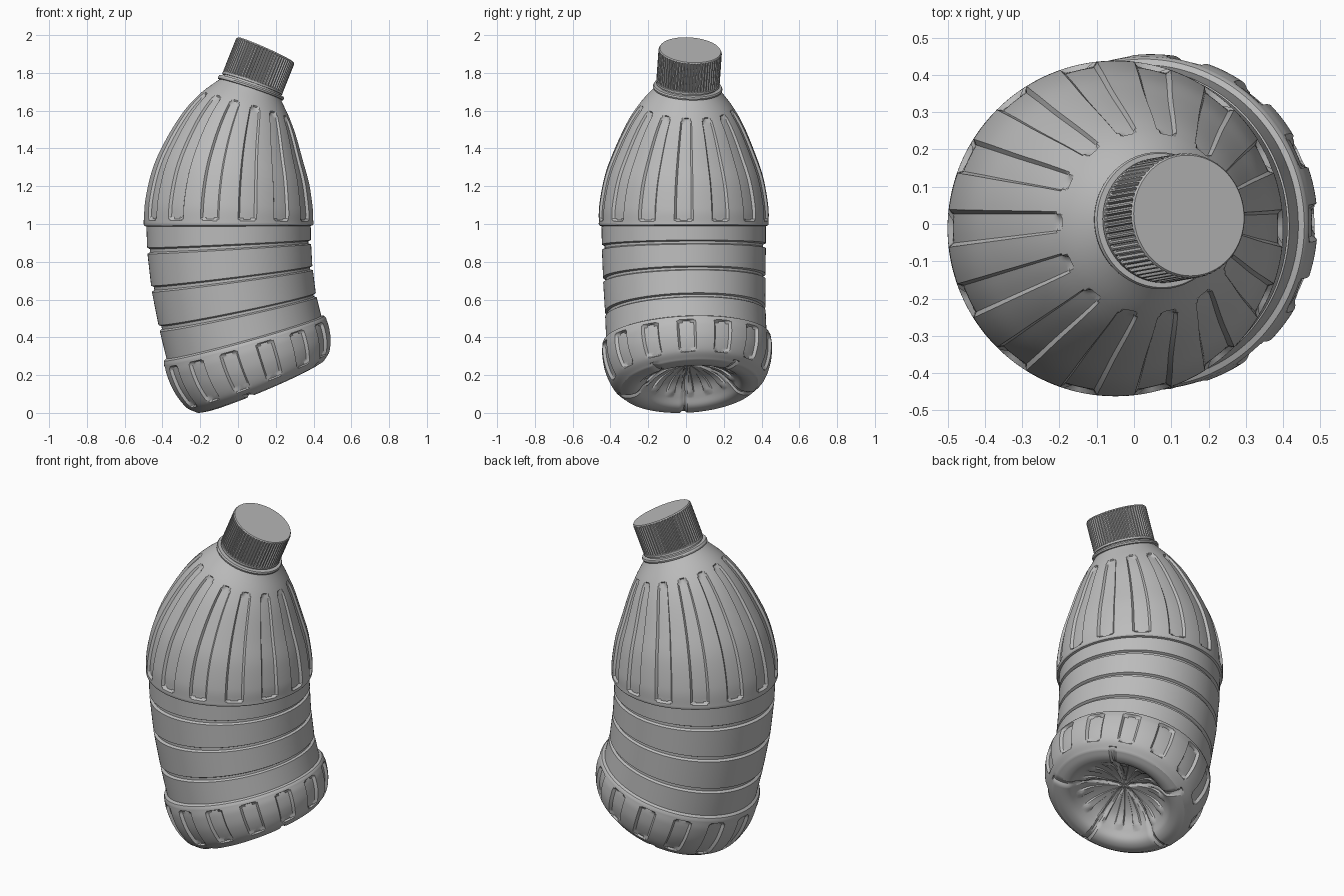
import bpy, bmesh, math
from mathutils import Vector

if "Cube" in bpy.data.objects:
    bpy.data.objects.remove(bpy.data.objects["Cube"])

BEND_R = 2.22                       # radius of the bent centre line
BEND_DIR = math.radians(10)         # heading of the bend
MIDDLE = Vector((-0.05, -0.012, 1.0))
FLUTES = 14

grey = bpy.data.materials.new("plain grey")
grey.use_nodes = True
GREY = (0.5, 0.5, 0.5, 1)
grey.diffuse_color = GREY
grey.node_tree.nodes["Principled BSDF"].inputs["Base Color"].default_value = GREY


def clamp(v):
    return max(0.0, min(1.0, v))


def bend(r, angle, s):
    """Place a point of the straight bottle on the bent one."""
    a = angle - BEND_DIR
    u, v, t = r * math.cos(a), r * math.sin(a), s / BEND_R
    u, z = BEND_R - (BEND_R - u) * math.cos(t), (BEND_R - u) * math.sin(t)
    c, d = math.cos(BEND_DIR), math.sin(BEND_DIR)
    return MIDDLE + Vector((u * c - v * d, u * d + v * c, z))


def smooth_curve(points, steps):
    """Catmull-Rom curve through profile points."""
    p = [Vector(q) for q in points]
    p = [2 * p[0] - p[1]] + p + [2 * p[-1] - p[-2]]
    out = []
    for a, b, c, d in zip(p, p[1:], p[2:], p[3:]):
        for i in range(steps):
            t = i / steps
            out.append(0.5 * (2 * b + (c - a) * t + (2 * a - 5 * b + 4 * c - d) * t**2
                              + (3 * b - a - 3 * c + d) * t**3))
    return [tuple(q) for q in out] + [tuple(points[-1])]


def lathe(name, profile, angles, shape):
    """Spin a profile; shape(r, angle, s) may carve it before bending."""
    bm = bmesh.new()
    rings = [[bm.verts.new(bend(*shape(r, a, s))) for a in angles] for r, s in profile]
    n = len(angles)
    for low, high in zip(rings, rings[1:]):
        for i in range(n):
            j = (i + 1) % n
            bm.faces.new((low[i], low[j], high[j], high[i]))
    bmesh.ops.remove_doubles(bm, verts=bm.verts, dist=0.00005)
    bmesh.ops.recalc_face_normals(bm, faces=bm.faces)
    mesh = bpy.data.meshes.new(name)
    bm.to_mesh(mesh)
    bm.free()
    mesh.materials.append(grey)
    obj = bpy.data.objects.new(name, mesh)
    bpy.context.collection.objects.link(obj)
    bpy.ops.object.select_all(action='DESELECT')
    obj.select_set(True)
    bpy.context.view_layer.objects.active = obj
    bpy.ops.object.shade_smooth_by_angle(angle=math.radians(30))
    return obj


# Bottle profile, from the hollow underside up to the neck
underside = smooth_curve([(0, -0.755), (0.1, -0.765), (0.19, -0.795), (0.245, -0.845),
                          (0.28, -0.88), (0.32, -0.89), (0.365, -0.882)], 6)
base = smooth_curve([(0.365, -0.882), (0.41, -0.838), (0.44, -0.76), (0.45, -0.68),
                     (0.446, -0.625)], 8)
profile = underside + base[1:] + [(0.44, -0.613), (0.425, -0.606)]
for s, r in ((-0.467, 0.425), (-0.289, 0.43), (-0.119, 0.434)):
    profile += [(r, s - 0.014), (r - 0.014, s - 0.007), (r - 0.014, s + 0.007), (r, s + 0.014)]
profile += [(0.435, -0.012), (0.446, -0.008)]
profile += smooth_curve([(0.45, 0), (0.447, 0.1), (0.419, 0.253), (0.371, 0.388),
                         (0.308, 0.531), (0.248, 0.63), (0.172, 0.724)], 12)
profile += [(0.182, 0.726), (0.184, 0.735), (0.18, 0.744), (0.158, 0.745), (0.155, 0.775), (0, 0.775)]

# Columns follow the edges of the flutes
sector = [-0.5, -0.42, -0.34, -0.25, -0.2, -0.1, 0, 0.1, 0.2, 0.25, 0.34, 0.42]
columns = [(k + f) * math.tau / FLUTES for k in range(FLUTES) for f in sector]


def flute(f, s, low, high, low_round, high_round):
    e = clamp(min((s - low) / low_round, (high - s) / high_round))
    half_width = 0.25 * math.sqrt(1 - (1 - e) ** 2)
    return clamp((half_width - abs(f)) / 0.05)


def carve_bottle(r, a, s):
    f = a * FLUTES / math.tau
    f -= round(f)
    depth = 0.014 * flute(f, s, 0.02, 0.635, 0.015, 0.035)
    depth += 0.016 * flute(f, s, -0.845, -0.64, 0.03, 0.02)
    # five creases radiating across the underside
    if s < -0.74 and 0.03 < r < 0.38:
        g = (a - math.radians(42)) * 5 / math.tau
        g = abs(g - round(g)) * math.tau / 5 * r
        s += 0.012 * clamp((0.016 - g) / 0.008)
    return r - depth, a, s


lathe("bottle_body", profile, columns, carve_bottle)

# Ribbed screw cap
RIBS = 64
rib_columns = [(k + f) * math.tau / RIBS for k in range(RIBS) for f in (0, 0.3, 0.5, 0.8)]
cap_profile = [(0, 0.754), (0.168, 0.754), (0.168, 0.766), (0.1681, 0.77), (0.1681, 0.938),
               (0.166, 0.944), (0.162, 0.95), (0, 0.95)]


def carve_cap(r, a, s):
    phase = (a * RIBS / math.tau) % 1
    groove = 0.4 < phase < 0.9 and 0.768 < s < 0.942
    return r - (0.008 if groove else 0), a, s


lathe("screw_cap", cap_profile, rib_columns, carve_cap)
